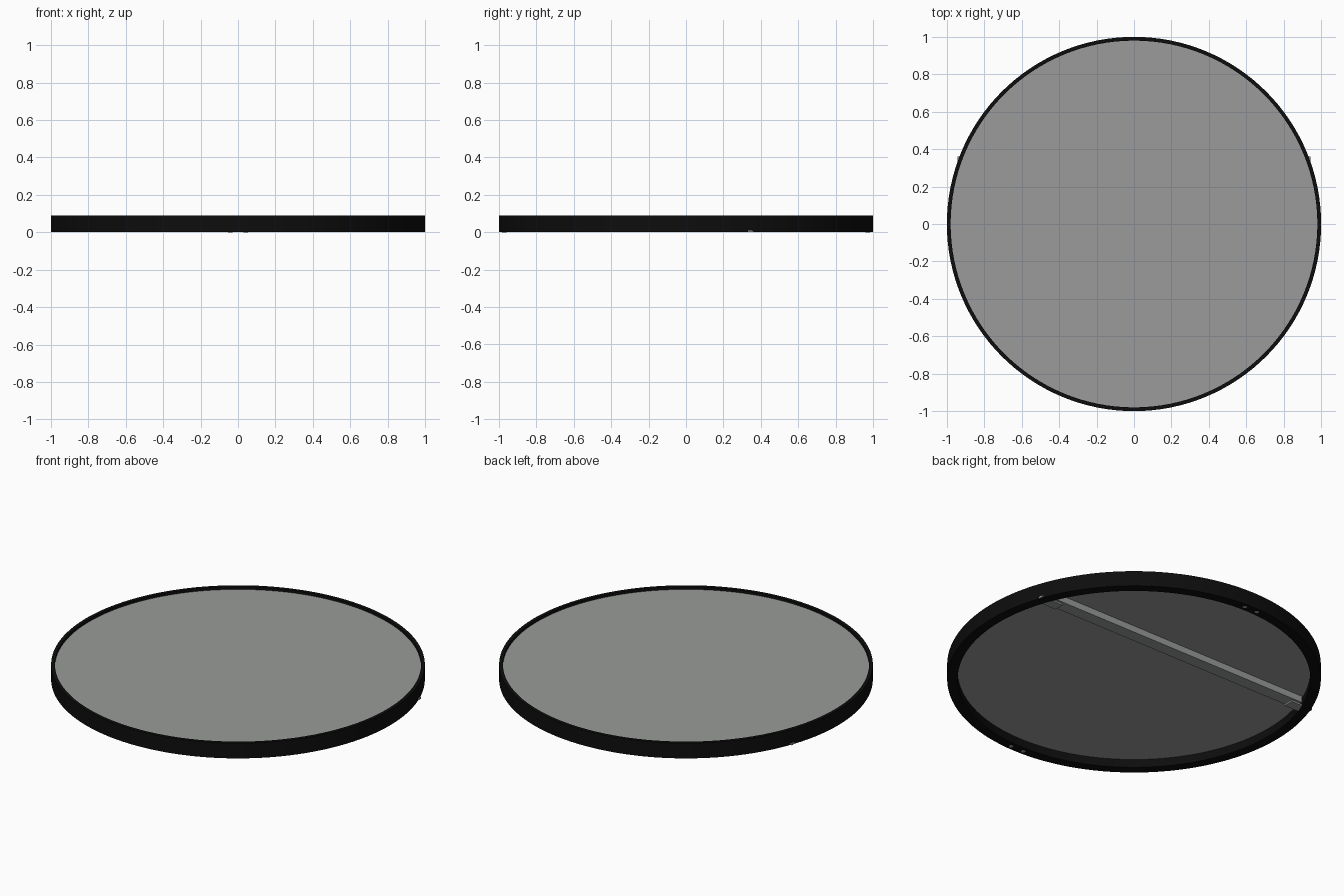
import bpy, bmesh, math

if "Cube" in bpy.data.objects:
    bpy.data.objects.remove(bpy.data.objects["Cube"])

def material(name, rgb):
    m = bpy.data.materials.new(name)
    m.diffuse_color = (*rgb, 1)
    m.use_nodes = True
    m.node_tree.nodes["Principled BSDF"].inputs["Base Color"].default_value = m.diffuse_color
    return m

BLACK = material("black frame", (0.004, 0.004, 0.004))
GREY = material("grey panel", (0.32, 0.33, 0.32))
STEEL = material("steel", (0.32, 0.33, 0.33))
SEG = 128

def finish(name, bm, mat):
    bmesh.ops.recalc_face_normals(bm, faces=bm.faces)
    me = bpy.data.meshes.new(name)
    bm.to_mesh(me)
    bm.free()
    me.materials.append(mat)
    ob = bpy.data.objects.new(name, me)
    bpy.context.collection.objects.link(ob)
    bpy.context.view_layer.objects.active = ob
    ob.select_set(True)
    bpy.ops.object.shade_smooth_by_angle(angle=math.radians(30))
    ob.select_set(False)
    return ob

def ring(name, profile, mat):
    # revolve a closed (radius, z) profile
    bm = bmesh.new()
    rows = [[bm.verts.new((r * math.cos(a), r * math.sin(a), z)) for r, z in profile]
            for a in (2 * math.pi * i / SEG for i in range(SEG))]
    n = len(profile)
    for i in range(SEG):
        p, q = rows[i], rows[(i + 1) % SEG]
        for j in range(n):
            k = (j + 1) % n
            bm.faces.new((p[j], q[j], q[k], p[k]))
    return finish(name, bm, mat)

def cylinder(name, r, z0, z1, x, y, mat, seg):
    bm = bmesh.new()
    bmesh.ops.create_cone(bm, cap_ends=True, segments=seg, radius1=r, radius2=r, depth=z1 - z0)
    bmesh.ops.translate(bm, verts=bm.verts, vec=(x, y, (z0 + z1) / 2))
    return finish(name, bm, mat)

def box(name, x, y, z, mat):
    bm = bmesh.new()
    bmesh.ops.create_cube(bm, size=1)
    for v in bm.verts:
        v.co = [lo + (c + 0.5) * (hi - lo) for c, (lo, hi) in zip(v.co, (x, y, z))]
    return finish(name, bm, mat)

# Frame: wide base ring with a thin raised edge around the panel
ring("frame", [(1, 0), (1, 0.09), (0.98, 0.09), (0.98, 0.048), (0.944, 0.048), (0.944, 0)], BLACK)

# Panel resting in the frame
cylinder("panel", 0.98, 0.048, 0.075, 0, 0, GREY, SEG)

# Cross bar under the panel with end tabs and fixings
box("cross_bar", (-0.86, 0.86), (0.30, 0.373), (0.01, 0.048), STEEL)
for s in (-1, 1):
    x0, x1 = sorted((s * 0.80, s * 0.943))
    box("bar_tab", (x0, x1), (0.30, 0.36), (0.0005, 0.0105), STEEL)
    # Pairs of screws under the frame
    for t in (-1, 1):
        cylinder("frame_screw", 0.012, -0.0, 0.01, t * 0.042, s * 0.973, STEEL, 16).location.z = -0.001
